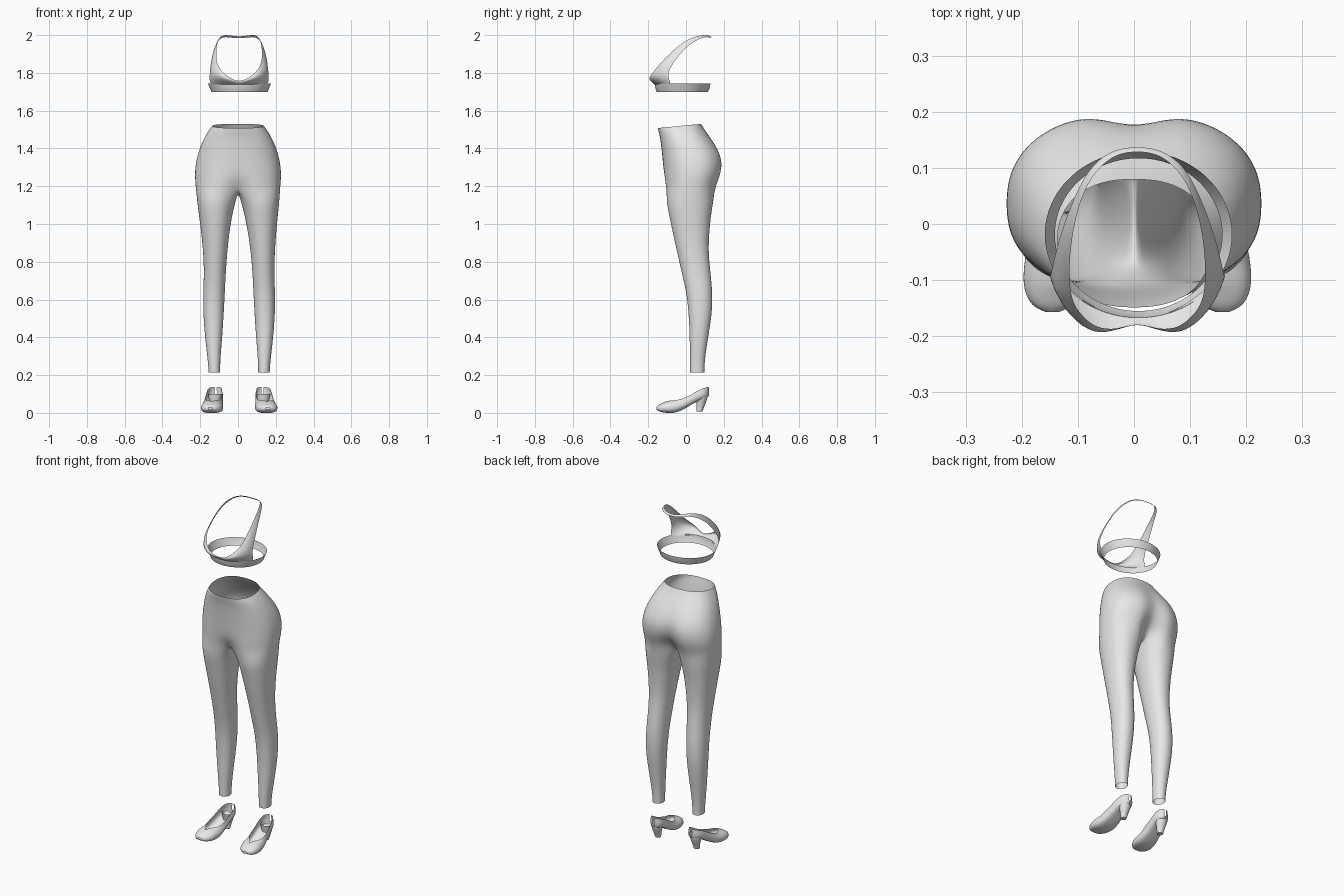
import bpy, bmesh, math
from math import sin, cos, pi

fabric = bpy.data.materials.new("plain_grey")
fabric.diffuse_color = (0.8, 0.8, 0.8, 1)


def spow(v, p):
    return math.copysign(abs(v) ** p, v)


def make(name, grids, shift, mirror=True, subdiv=2):
    """Skin grids of points with quads; optionally reflect them in x."""
    bm = bmesh.new()
    for side in ((1, -1) if mirror else (1,)):
        for rows in grids:
            vs = [[bm.verts.new((side * x, y, z)) for x, y, z in r] for r in rows]
            for a, b in zip(vs, vs[1:]):
                for i in range(len(a) - 1):
                    q = (a[i], a[i + 1], b[i + 1], b[i])
                    bm.faces.new(q if side == 1 else q[::-1])
    bmesh.ops.remove_doubles(bm, verts=bm.verts, dist=0.0004)
    bmesh.ops.recalc_face_normals(bm, faces=bm.faces)
    for v in bm.verts:
        v.co.x += shift(v.co.z)
    me = bpy.data.meshes.new(name)
    bm.to_mesh(me)
    bm.free()
    me.materials.append(fabric)
    me.polygons.foreach_set("use_smooth", [True] * len(me.polygons))
    ob = bpy.data.objects.new(name, me)
    bpy.context.collection.objects.link(ob)
    if subdiv:
        m = ob.modifiers.new("smooth", 'SUBSURF')
        m.levels = m.render_levels = subdiv
    return ob


# ---- leggings: hip half-rings, then closed leg rings joined along the crotch
N, M, A = 20, 6, math.radians(50)
hips = [  # z, half width, front y, back y, back dent, front dent
    (1.530, .137, -.149, .080, 0, 0),
    (1.500, .156, -.145, .098, 0, 0),
    (1.460, .177, -.138, .130, .004, 0),
    (1.410, .200, -.131, .168, .010, 0),
    (1.350, .219, -.125, .198, .020, 0),
    (1.290, .228, -.121, .200, .030, .002),
    (1.240, .228, -.119, .187, .050, .010),
    (1.195, .224, -.117, .170, .080, .035)]
legs = [  # z, inner x, outer x, front y, back y
    (1.12, .014, .218, -.105, .146), (1.05, .032, .210, -.090, .133),
    (.95, .050, .198, -.070, .123), (.85, .062, .190, -.047, .119),
    (.75, .070, .186, -.025, .129), (.65, .075, .190, .000, .140),
    (.55, .080, .191, .012, .140), (.45, .086, .185, .018, .126),
    (.35, .094, .175, .020, .109), (.27, .100, .165, .021, .099),
    (.215, .101, .162, .022, .097)]
hip_rows = []
for z, w, f, b, db, df in hips:
    row = []
    for i in range(N + 1):
        t = pi * i / N
        x = w * spow(sin(t), .85) if 0 < i < N else 0
        c = spow(cos(t), .85)
        y = (f + b) / 2 - (b - f) / 2 * c
        dent = math.exp(-(x / .055) ** 2)
        y += dent * (df if c > 0 else -db)
        drop = .022 * max(0, (z - 1.46) / .07) * (1 + c) / 2
        row.append((x, y, z - drop))
    hip_rows.append(row)
front, back = hip_rows[-1][0], hip_rows[-1][-1]
crotch = []
for j in range(1, M + 1):
    s = j / M
    crotch.append((0, back[1] + (front[1] - back[1]) * s, 1.195 - .028 * sin(pi * s)))
leg_rows = [hip_rows[-1] + crotch]
for z, xi, xo, f, b in legs:
    angles = [-A + (pi + 2 * A) * i / N for i in range(N + 1)]
    angles += [pi + A + (pi - 2 * A) * j / M for j in range(1, M + 1)]
    leg_rows.append([((xi + xo) / 2 + (xo - xi) / 2 * spow(sin(t), .93),
                      (f + b) / 2 - (b - f) / 2 * spow(cos(t), .93), z) for t in angles])
make("leggings", [hip_rows, leg_rows],
     lambda z: .006 * min(1, max(0, (1.2 - z) / .4)))

# ---- halter top: chest band
band = []
for z, w, f, b in ((1.70, .150, -.156, .118), (1.72, .158, -.164, .126),
                   (1.744, .168, -.168, .131)):
    band.append([(w * sin(pi * i / 16) if 0 < i < 16 else 0,
                  (f + b) / 2 - (b - f) / 2 * cos(pi * i / 16), z) for i in range(17)])
make("chest_band", [band], lambda z: .008)

# ---- halter top: cups running into the neck strap (neckline, middle, outer edge)
strap = [
    [(0, -.176, 1.755), (0, -.175, 1.748), (0, -.167, 1.738)],
    [(.035, -.188, 1.765), (.035, -.192, 1.755), (.035, -.165, 1.738)],
    [(.075, -.187, 1.79), (.08, -.208, 1.772), (.07, -.154, 1.738)],
    [(.105, -.157, 1.825), (.124, -.178, 1.785), (.128, -.115, 1.738)],
    [(.114, -.14, 1.845), (.145, -.142, 1.80), (.156, -.072, 1.741)],
    [(.120, -.12, 1.868), (.147, -.125, 1.83), (.157, -.106, 1.785)],
    [(.122, -.07, 1.917), (.138, -.075, 1.89), (.15, -.068, 1.855)],
    [(.115, -.01, 1.967), (.127, -.01, 1.95), (.135, -.010, 1.928)],
    [(.10, .05, 1.994), (.105, .052, 1.987), (.11, .054, 1.975)],
    [(.075, .095, 2.002), (.079, .10, 1.998), (.083, .105, 1.992)],
    [(.04, .125, 1.997), (.041, .13, 1.993), (.042, .134, 1.986)],
    [(0, .13, 1.992), (0, .135, 1.988), (0, .138, 1.983)]]
make("cups_and_neck_strap", [strap], lambda z: .006)

# ---- court shoes: open-topped sections from toe to heel
stations = [  # y, half width, sole z, rim z, opening half width
    (-.157, .012, .018, .030, 0), (-.147, .040, .008, .043, 0),
    (-.120, .057, .002, .056, 0), (-.092, .062, -.001, .066, .004),
    (-.060, .062, .000, .065, .036), (-.020, .056, .014, .074, .045),
    (.020, .049, .038, .092, .042), (.060, .046, .062, .117, .040),
    (.095, .042, .075, .132, .035), (.114, .026, .082, .137, .021),
    (.121, .006, .090, .137, .004)]
shoe = []
for y, w, zb, zt, o in stations:
    cx = .136 - .10 * y          # toes turn outwards
    h = zt - zb
    half = [(o, zt), (max(o, w * .72), zt - h * .10), (w, zb + h * .5),
            (w * .88, zb + h * .12), (w * .5, zb)]
    prof = half + [(0, zb)] + [(-x, z) for x, z in half[::-1]]
    shoe.append([(cx + x, y, z) for x, z in prof])

# heel block: tapered column with a flat tip
heel = []
for z, cy, rx, ry in ((.100, .080, .036, .036), (.080, .082, .036, .034),
                      (.050, .080, .026, .025), (.020, .074, .019, .018),
                      (.008, .072, .018, .017), (.007, .072, .016, .015),
                      (.007, .072, .001, .001)):
    heel.append([(.128 + rx * sin(2 * pi * i / 12), cy + ry * cos(2 * pi * i / 12), z)
                 for i in range(13)])
make("shoe_uppers", [shoe], lambda z: .006)
make("shoe_heels", [heel], lambda z: .006)
